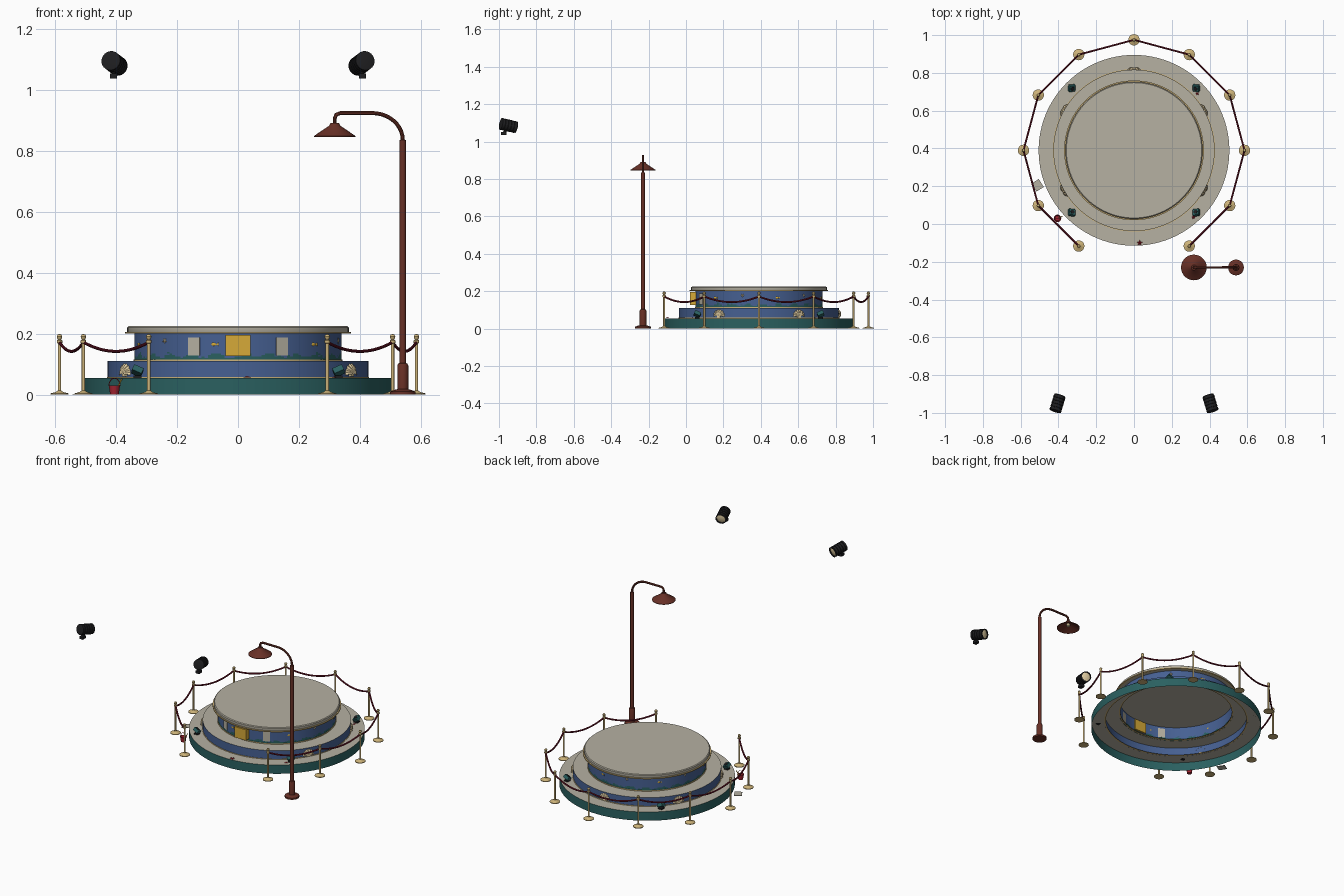
import bpy, bmesh, math, random
from math import sin, cos, pi, radians
from mathutils import Matrix, Vector

if "Cube" in bpy.data.objects:
    bpy.data.objects.remove(bpy.data.objects["Cube"])

random.seed(4)
T = Matrix.Translation
R = Matrix.Rotation
CY = 0.39  # stage centre in y


def mat(name, r, g, b):
    m = bpy.data.materials.new(name)
    m.diffuse_color = [((c / 255 + 0.055) / 1.055) ** 2.4 for c in (r, g, b)] + [1]
    m.use_nodes = True
    m.node_tree.nodes["Principled BSDF"].inputs["Base Color"].default_value = m.diffuse_color
    return m


STONE = mat("stone", 182, 177, 162)
BLUE = mat("sea_blue", 70, 96, 146)
TEAL = mat("teal", 42, 96, 96)
GOLD = mat("gold", 214, 170, 56)
BRASS = mat("brass", 206, 180, 122)
ROPE = mat("rope_red", 108, 22, 40)
RED = mat("bright_red", 165, 35, 48)
RUST = mat("rust_brown", 104, 48, 38)
BLACK = mat("black", 30, 30, 32)
CREAM = mat("cream", 228, 208, 164)


def finish(name, bm, mats, M=Matrix(), smooth=True):
    me = bpy.data.meshes.new(name)
    bmesh.ops.recalc_face_normals(bm, faces=bm.faces)
    bm.transform(M)
    for f in bm.faces:
        f.smooth = smooth
    bm.to_mesh(me)
    bm.free()
    for m in mats:
        me.materials.append(m)
    me.set_sharp_from_angle(angle=radians(35))
    ob = bpy.data.objects.new(name, me)
    bpy.context.collection.objects.link(ob)
    return ob


def lathe(name, prof, mats, M=Matrix(), n=24, rule=None):
    """Revolve (radius, z) points; rule(centre) gives the material index."""
    bm = bmesh.new()
    rings = []
    for r, z in prof:
        if r == 0:
            rings.append([bm.verts.new((0, 0, z))])
        else:
            rings.append([bm.verts.new((r * cos(2 * pi * i / n), r * sin(2 * pi * i / n), z)) for i in range(n)])
    for a, b in zip(rings, rings[1:]):
        for i in range(n):
            q = [a[i % len(a)], a[(i + 1) % len(a)], b[(i + 1) % len(b)], b[i % len(b)]]
            f = bm.faces.new(list(dict.fromkeys(q)))
            if rule:
                f.material_index = rule(f.calc_center_median())
    return finish(name, bm, mats if isinstance(mats, list) else [mats], M)


def box(name, size, m, M):
    bm = bmesh.new()
    bmesh.ops.create_cube(bm, size=1, matrix=Matrix.Diagonal((*size, 1)))
    return finish(name, bm, [m], M, False)


def tube(name, pts, r, m, M=Matrix(), n=10):
    bm = bmesh.new()
    pts = [Vector(p) for p in pts]
    rings = []
    for i, p in enumerate(pts):
        d = (pts[min(i + 1, len(pts) - 1)] - pts[max(i - 1, 0)]).normalized()
        u = d.cross(Vector((0.13, 0.97, 0.05))).normalized()
        v = d.cross(u)
        rings.append([bm.verts.new(p + r * (cos(2 * pi * k / n) * u + sin(2 * pi * k / n) * v)) for k in range(n)])
    for a, b in zip(rings, rings[1:]):
        for k in range(n):
            bm.faces.new((a[k], a[(k + 1) % n], b[(k + 1) % n], b[k]))
    bm.faces.new(rings[0])
    bm.faces.new(rings[-1])
    return finish(name, bm, [m], M)


def star(name, r, m, M):
    bm = bmesh.new()
    c = bm.verts.new((0, 0, r * 0.3))
    vs = [bm.verts.new(((r if i % 2 == 0 else r * 0.4) * cos(i * pi / 5),
                        (r if i % 2 == 0 else r * 0.4) * sin(i * pi / 5), 0)) for i in range(10)]
    for i in range(10):
        bm.faces.new((c, vs[i], vs[(i + 1) % 10]))
    bm.faces.new(vs[::-1])
    return finish(name, bm, [m], M, False)


def around(deg, r, z):
    """Local x points outward from the stage, y along it, z up."""
    return T((0, CY, 0)) @ R(radians(deg), 4, 'Z') @ T((r, 0, z))


C = T((0, CY, 0))
WALL = R(pi / 2, 4, 'Y')  # lays flat shapes against a wall

# Stage: three open, stepped tiers
lathe("lower_tier", [(0.505, 0), (0.505, 0.055), (0.427, 0.055)], [TEAL, STONE], C, 96,
      lambda c: int(c.z > 0.054))
lathe("middle_tier", [(0.427, 0.055), (0.427, 0.11), (0.34, 0.11)], [BLUE, STONE], C, 96,
      lambda c: int(c.z > 0.109))


def wave(c):
    a = math.atan2(c.y, c.x)
    return int(c.z < 0.128 + 0.006 * sin(24 * a) + random.uniform(-0.005, 0.005))


lathe("drum_wall", [(0.34, 0.11 + 0.005 * i) for i in range(8)] + [(0.34, 0.2)], [BLUE, TEAL], C, 192, wave)
lathe("top_slab", [(0.34, 0.2), (0.36, 0.2), (0.363, 0.206), (0.363, 0.221), (0.358, 0.225), (0, 0.225)], STONE, C, 96)
lathe("slab_underside", [(0.34, 0.2), (0, 0.2)], STONE, C, 96)
for nm, r, z, h in (("slab", 0.370, 0.2, 0.006), ("drum", 0.343, 0.111, 0.005), ("middle", 0.43, 0.0555, 0.003)):
    lathe(nm + "_gold_trim", [(r - 0.012, z), (r, z), (r, z + h), (r - 0.012, z + h)], BRASS, C, 96)

# Panels on the drum
box("front_gold_panel", (0.082, 0.04, 0.068), GOLD, T((0, 0.041, 0.161)))
for d in (-25, 25):
    box("stone_panel", (0.005, 0.042, 0.06), STONE, around(-90 + d, 0.341, 0.158))

# Little sea creatures on the drum
for d in range(-75, 285, 30):
    if abs(d + 90) < 40:
        continue
    if (d // 30) % 2:
        star("wall_star", 0.011, CREAM, around(d, 0.34, 0.177) @ WALL)
    else:
        lathe("wall_fish", [(0, 0), (0.006, 0.006), (0.004, 0.014), (0.001, 0.019), (0.006, 0.025), (0, 0.023)], GOLD,
              around(d, 0.341, 0.165) @ R(-pi / 2, 4, 'X') @ Matrix.Diagonal((0.4, 1, 1, 1)), 8)

# Scallop shells on the middle tier
for d in (-30, 30, 90, 150, 210):
    bm = bmesh.new()
    N, K = 28, 5
    g = []
    for k in range(K + 1):
        row = []
        for i in range(N + 1):
            u = radians(-95 + 190 * i / N)
            rib = cos(i * pi / 2)
            s = k / K * (0.034 + 0.0015 * rib)
            out = 0.013 * sin(pi * (0.15 + 0.85 * k / K)) + 0.0012 * rib * k / K
            row.append(bm.verts.new((out, s * sin(u), 0.008 + s * cos(u))))
        g.append(row)
    for a, b in zip(g, g[1:]):
        for i in range(N):
            bm.faces.new((a[i], a[i + 1], b[i + 1], b[i]))
    bmesh.ops.remove_doubles(bm, verts=bm.verts, dist=1e-5)
    finish("scallop_shell", bm, [CREAM], around(d, 0.426, 0.06))
    box("shell_hinge", (0.008, 0.02, 0.008), CREAM, around(d, 0.429, 0.064))

# Footlights on the lower tier, tilted towards the drum
for d in (45, 135, 225, 315):
    M = around(d, 0.466, 0.055) @ R(radians(-d), 4, 'Z')
    box("footlight_base", (0.026, 0.026, 0.008), BLACK, M @ T((0, 0, 0.004)))
    M = M @ T((0, 0, 0.023)) @ R(radians(d), 4, 'Z') @ R(radians(-35), 4, 'Y') @ R(radians(-d), 4, 'Z')
    box("footlight_body", (0.034, 0.034, 0.02), TEAL, M)
    lathe("footlight_lens", [(0.011, 0), (0.011, 0.003), (0, 0.004)], BLACK, M @ T((0, 0, 0.0095)), 12)

# Starfish lying on the lower tier
for x, y in ((0.03, -0.1), (0.315, 0.035), (0.335, 0.69)):
    star("starfish", 0.017 if x < 0.1 else 0.011, RED, T((x, y, 0.056)) @ R(x * 9, 4, 'Z'))

# Barrier posts and sagging ropes, open at the front
posts = [around(-60 + 30 * i, 0.585, 0).translation for i in range(11)]
for p in posts:
    lathe("barrier_post", [(0, 0), (0.03, 0), (0.03, 0.004), (0.012, 0.009), (0.0055, 0.014), (0.0055, 0.168),
                           (0.009, 0.17), (0.009, 0.178), (0.005, 0.181), (0.008, 0.186), (0.009, 0.191),
                           (0.006, 0.197), (0, 0.199)], BRASS, T(p), 20)
for a, b in zip(posts, posts[1:]):
    tube("barrier_rope", [a.lerp(b, t / 14) + Vector((0, 0, 0.172 - 0.03 * (1 - (t / 7 - 1) ** 2)))
                          for t in range(15)], 0.005, ROPE)

# Street lamp
L = T((0.54, -0.23, 0))
lathe("lamp_post", [(0, 0), (0.042, 0), (0.042, 0.01), (0.03, 0.015), (0.018, 0.018), (0.018, 0.095), (0.015, 0.102),
                    (0.0105, 0.104), (0.0105, 0.835), (0, 0.837)], RUST, L, 20)
arm = [(0, 0, 0.82)] + [(-0.1 + 0.1 * cos(a * pi / 20), 0, 0.835 + 0.088 * sin(a * pi / 20)) for a in range(11)]
arm += [(-0.205, 0, 0.923), (-0.218, 0, 0.918), (-0.223, 0, 0.905), (-0.223, 0, 0.88)]
tube("lamp_arm", arm, 0.0065, RUST, L)
lathe("lamp_shade", [(0, 0.89), (0.014, 0.89), (0.018, 0.882), (0.068, 0.848), (0.068, 0.845), (0.062, 0.847),
                     (0.015, 0.876), (0, 0.876)], RUST, L @ T((-0.223, 0, 0)), 28)
lathe("lamp_bulb", [(0, 0.853), (0.01, 0.857), (0.012, 0.866), (0.006, 0.878)], CREAM, L @ T((-0.223, 0, 0)), 12)

# Ribbed spotlights aimed at the stage
barrel = [(0, -0.044), (0.026, -0.044)]
for i in range(5):
    z = -0.042 + 0.017 * i
    barrel += [(0.032, z), (0.032, z + 0.011), (0.028, z + 0.012), (0.028, z + 0.016)]
barrel += [(0.032, 0.044), (0.027, 0.044), (0.027, 0.036)]
for s in (-1, 1):
    P = T((0.405 * s, -0.95, 1.086))
    aim = Vector((-0.29 * s, 0.95, -0.22)).to_track_quat('Z', 'Y').to_matrix().to_4x4()
    lathe("spotlight_barrel", barrel, BLACK, P @ aim, 24)
    lathe("spotlight_lens", [(0.0275, 0.037), (0.015, 0.041), (0, 0.042)], CREAM, P @ aim, 24)
    box("spotlight_clamp", (0.024, 0.03, 0.016), BLACK, T((0.408 * s, -0.975, 1.044)))
    tube("spotlight_stem", [(0.408 * s, -0.978, 1.045), (0.405 * s, -0.95, 1.07)], 0.006, BLACK)

# Toy bucket with handle and a flat card on the ground
B = T((-0.405, 0.03, 0))
lathe("bucket", [(0, 0), (0.014, 0), (0.018, 0.028), (0.02, 0.028), (0.02, 0.031), (0.017, 0.031), (0.013, 0.006),
                 (0, 0.006)], RED, B, 20)
tube("bucket_handle", [(0.018 * cos(a * pi / 10), 0, 0.03 + 0.024 * sin(a * pi / 10)) for a in range(11)], 0.0015, RED, B, 6)
tube("bucket_spade", [(0.004, 0, 0.01), (0.024, 0.01, 0.052)], 0.0025, GOLD, B, 6)
box("ground_card", (0.045, 0.05, 0.003), STONE, T((-0.51, 0.205, 0.0015)) @ R(radians(32), 4, 'Z'))
